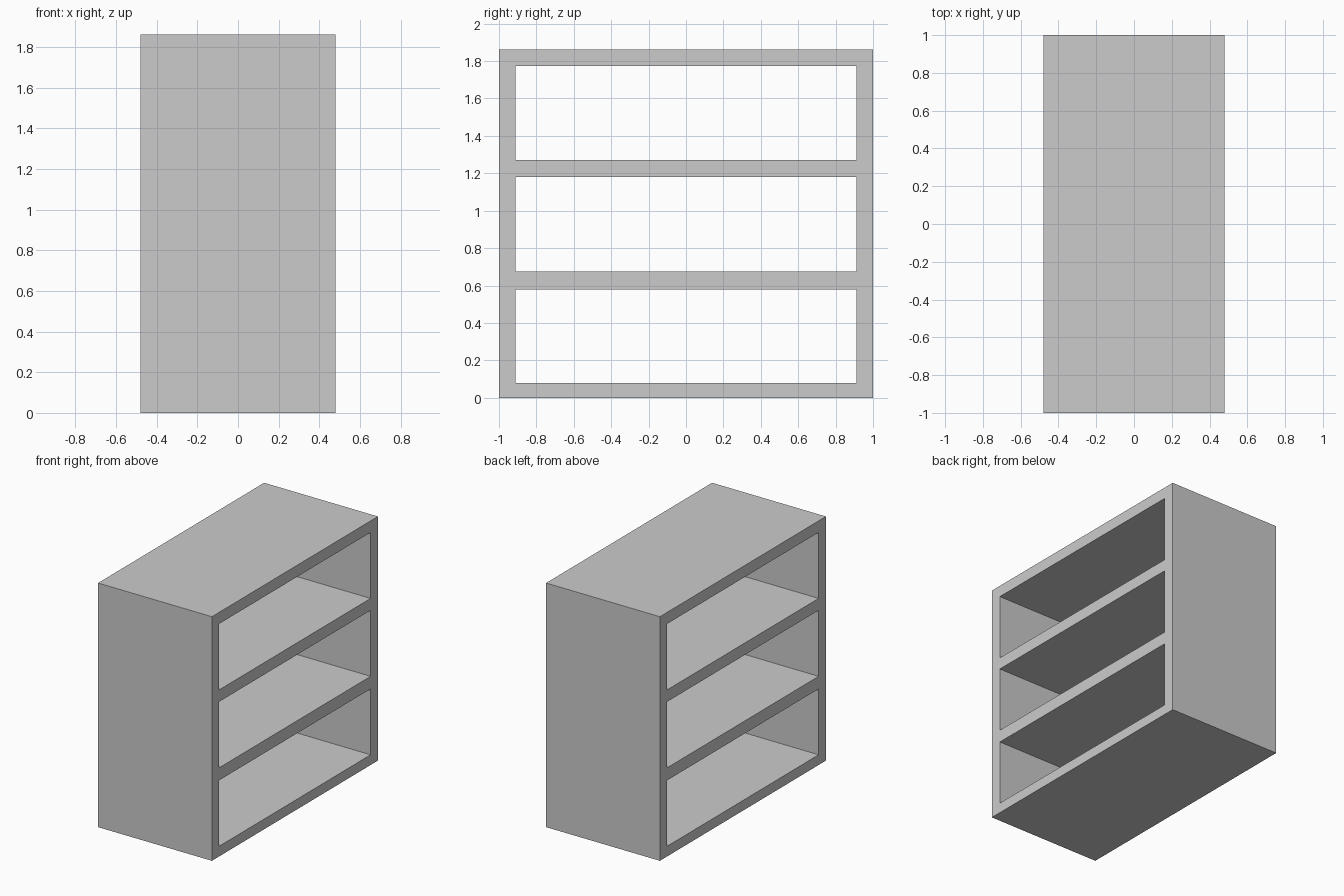
import bpy
import bmesh

if "Cube" in bpy.data.objects:
    bpy.data.objects.remove(bpy.data.objects["Cube"])

HALF_DEPTH = 0.48
Y = [-1.0, -0.912, 0.912, 1.0]                                # side panel edges
Z = [0.0, 0.078, 0.58, 0.676, 1.179, 1.27, 1.773, 1.861]      # shelf edges

# Front outline of the bookcase: every cell except the three openings
bm = bmesh.new()
verts = [[bm.verts.new((-HALF_DEPTH, y, z)) for z in Z] for y in Y]
for i in range(len(Y) - 1):
    for j in range(len(Z) - 1):
        if i == 1 and j % 2 == 1:
            continue
        bm.faces.new((verts[i][j], verts[i + 1][j],
                      verts[i + 1][j + 1], verts[i][j + 1]))

# Extrude the outline through the full depth
result = bmesh.ops.extrude_face_region(bm, geom=bm.faces[:], use_keep_orig=True)
moved = [g for g in result["geom"] if isinstance(g, bmesh.types.BMVert)]
bmesh.ops.translate(bm, verts=moved, vec=(2 * HALF_DEPTH, 0, 0))
bmesh.ops.recalc_face_normals(bm, faces=bm.faces[:])

mesh = bpy.data.meshes.new("bookcase_frame")
bm.to_mesh(mesh)
bm.free()
bookcase = bpy.data.objects.new("bookcase_frame", mesh)
bpy.context.collection.objects.link(bookcase)
